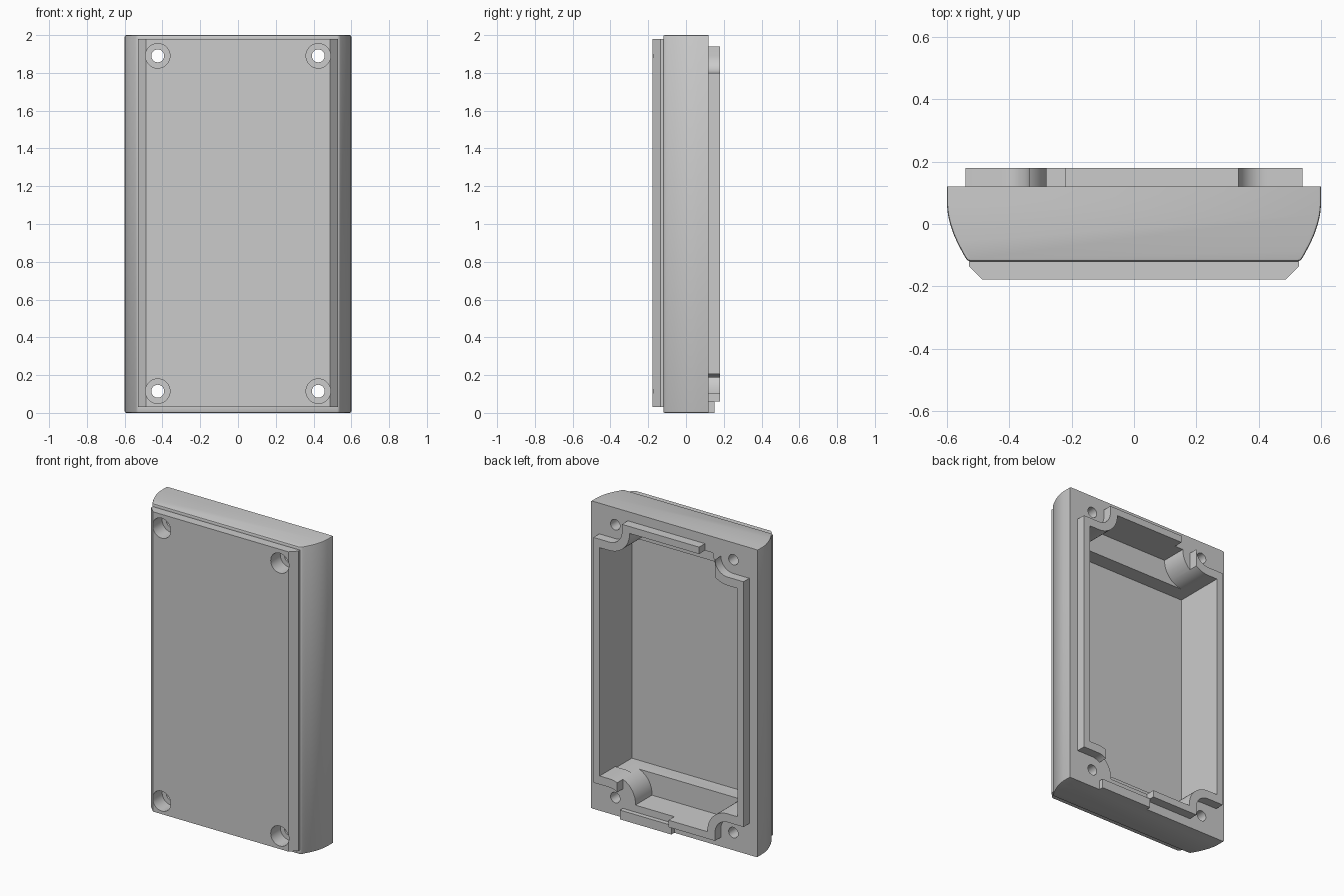
import bpy, bmesh, math
from mathutils import Vector

if "Cube" in bpy.data.objects:
    bpy.data.objects.remove(bpy.data.objects["Cube"])

plastic = bpy.data.materials.new("grey plastic")
plastic.use_nodes = True
COLOUR = (0.6, 0.6, 0.6, 1)
plastic.diffuse_color = COLOUR
plastic.node_tree.nodes["Principled BSDF"].inputs["Base Color"].default_value = COLOUR

SCREW_X = 0.425
SCREW_Z = (0.115, 1.89)


def prism(name, points, axis, start, end, bevel=0):
    """Extrude a 2D outline along y (points are x, z) or along z (points are x, y)."""
    bm = bmesh.new()
    place = (lambda p: (p[0], start, p[1])) if axis == "y" else (lambda p: (p[0], p[1], start))
    face = bm.faces.new([bm.verts.new(place(p)) for p in points])
    new = bmesh.ops.extrude_face_region(bm, geom=[face])["geom"]
    shift = Vector((0, end - start, 0) if axis == "y" else (0, 0, end - start))
    bmesh.ops.translate(bm, vec=shift, verts=[v for v in new if isinstance(v, bmesh.types.BMVert)])
    if bevel:
        rim = [e for e in bm.edges if abs(e.verts[0].co.z - e.verts[1].co.z) < 0.001
               and min(v.co.y for v in e.verts) < 0.11]
        bmesh.ops.bevel(bm, geom=rim, offset=bevel, segments=2, profile=0.5, affect="EDGES")
    bmesh.ops.recalc_face_normals(bm, faces=bm.faces)
    mesh = bpy.data.meshes.new(name)
    bm.to_mesh(mesh)
    bm.free()
    mesh.materials.append(plastic)
    ob = bpy.data.objects.new(name, mesh)
    bpy.context.collection.objects.link(ob)
    return ob


def block(name, x0, x1, y0, y1, z0, z1):
    return prism(name, [(x0, z0), (x1, z0), (x1, z1), (x0, z1)], "y", y0, y1)


def disc(x, z, radius, n=40):
    turn = 2 * math.pi / n
    return [(x + radius * math.cos(i * turn), z + radius * math.sin(i * turn)) for i in range(n)]


def screw_outline(half_width, z0, z1, radius, n=12):
    """Rectangle whose corners step inwards around the screw positions."""
    quarter = []
    for zc, zend, s in ((SCREW_Z[0], z0, 1), (SCREW_Z[1], z1, -1)):
        arc = [(SCREW_X - radius * math.sin(a), zc + s * radius * math.cos(a))
               for a in (i * math.pi / 2 / n for i in range(n + 1))]
        corner = [(half_width, zc + s * radius)] + arc + [(SCREW_X - radius, zend)]
        quarter += corner[::-1] if s == 1 else corner
    return quarter + [(-x, z) for x, z in reversed(quarter)]


def combine(target, tool, operation):
    mod = target.modifiers.new(operation.lower(), "BOOLEAN")
    mod.operation, mod.solver, mod.object = operation, "EXACT", tool
    bpy.context.view_layer.objects.active = target
    bpy.ops.object.modifier_apply(modifier=mod.name)
    bpy.data.objects.remove(tool)


# Main shell with curved sides
side = [(0.6, 0.12), (0.6, 0.06), (0.597, 0.03), (0.59, 0), (0.58, -0.03), (0.567, -0.06),
        (0.551, -0.09), (0.541, -0.108), (0.535, -0.116), (0.525, -0.12)]
shell = prism("enclosure_shell", side + [(-x, y) for x, y in reversed(side)], "z", 0, 2, bevel=0.008)

# Raised front plate with chamfered long edges
plate = [(0.53, -0.1), (0.53, -0.135), (0.487, -0.178)]
combine(shell, prism("front_plate", plate + [(-x, y) for x, y in reversed(plate)], "z", 0.03, 1.98), "UNION")

# Rear locating lip, interrupted beside two opposite screws
lip = prism("rear_lip", screw_outline(0.54, 0.06, 1.94, 0.09), "y", 0.1, 0.18)
combine(lip, block("top_gap", -0.335, -0.22, 0.05, 0.3, 1.7, 2.1), "DIFFERENCE")
combine(lip, block("bottom_gap", 0, 0.37, 0.05, 0.3, -0.1, 0.3), "DIFFERENCE")
combine(shell, lip, "UNION")
combine(shell, block("bottom_tab", 0, 0.37, 0.1, 0.15, 0, 0.06), "UNION")

# Cavity around the screw bosses, then the deeper middle pocket
combine(shell, prism("cavity", screw_outline(0.495, 0.105, 1.895, 0.145), "y", -0.05, 0.3), "DIFFERENCE")
combine(shell, block("pocket", -0.495, 0.495, -0.15, 0.02, 0.25, 1.745), "DIFFERENCE")

# Screw holes, counterbored from the front
for x in (-SCREW_X, SCREW_X):
    for z in SCREW_Z:
        combine(shell, prism("counterbore", disc(x, z, 0.065), "y", -0.3, -0.08), "DIFFERENCE")
        combine(shell, prism("screw_hole", disc(x, z, 0.034), "y", -0.1, 0.3), "DIFFERENCE")

bpy.ops.object.select_all(action="DESELECT")
shell.select_set(True)
bpy.context.view_layer.objects.active = shell
bpy.ops.object.shade_smooth_by_angle(angle=math.radians(30))
